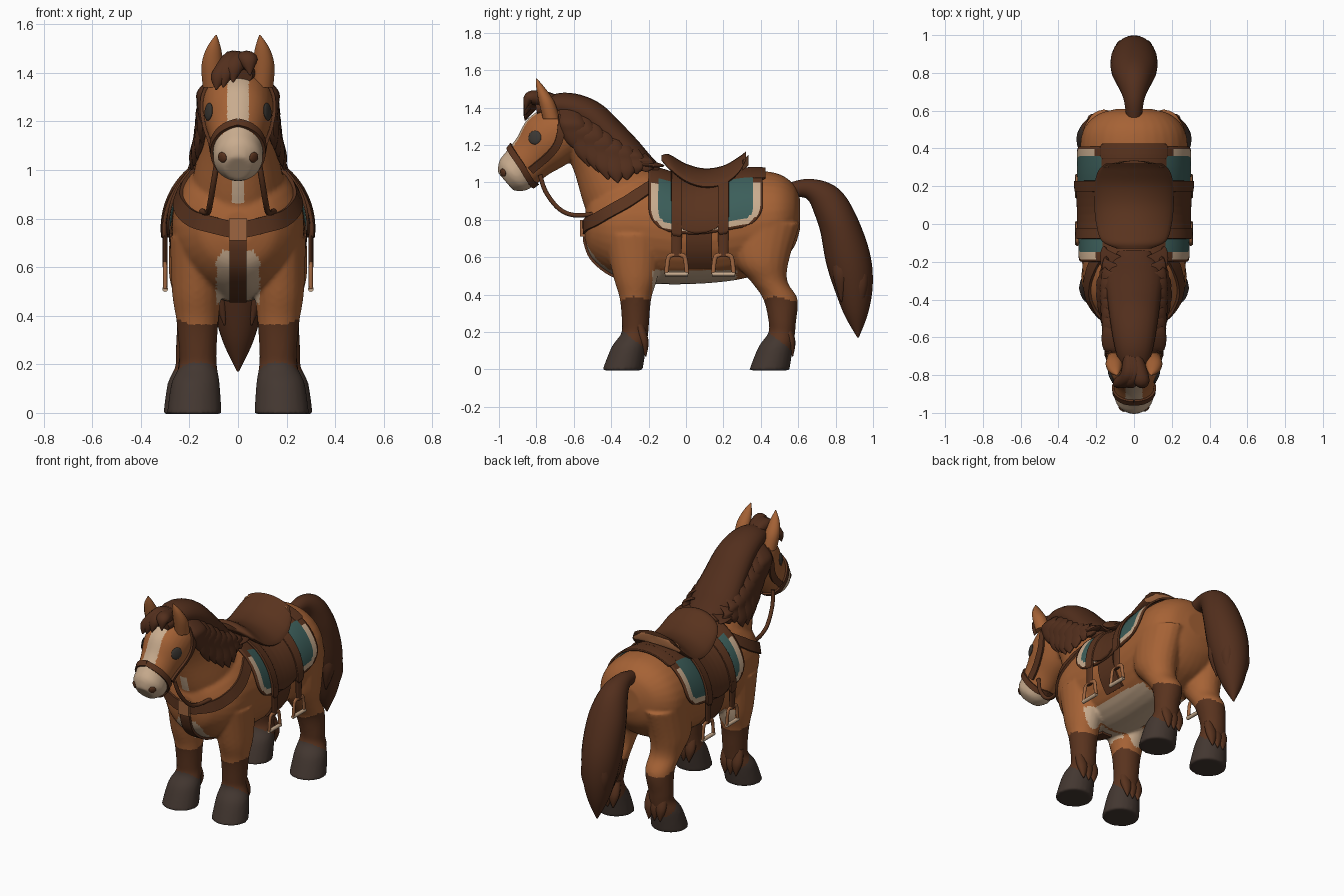
import bpy, bmesh, math, random
from mathutils import Vector
from mathutils.bvhtree import BVHTree

if "Cube" in bpy.data.objects:
    bpy.data.objects.remove(bpy.data.objects["Cube"])
random.seed(4)
X, Y, Z = Vector((1, 0, 0)), Vector((0, 1, 0)), Vector((0, 0, 1))


def material(name, *rgb):
    m = bpy.data.materials.new(name)
    m.use_nodes = True
    m.diffuse_color = (*rgb, 1)
    m.node_tree.nodes["Principled BSDF"].inputs["Base Color"].default_value = (*rgb, 1)
    return m


COAT = material("chestnut coat", .38, .123, .036)
HAIR = material("dark brown hair", .085, .028, .012)
SOCK = material("brown socks", .1, .033, .013)
HOOF = material("grey hoof", .056, .038, .03)
CREAM = material("cream", .58, .41, .27)
LEATHER = material("saddle leather", .1, .033, .013)
TEAL = material("teal cloth", .045, .112, .102)
EYE = material("eye grey", .045, .039, .033)
BRASS = material("tan fittings", .34, .13, .05)


def spline(keys, n=6):
    """Smooth curve through tuples of any length."""
    p = [keys[0], *keys, keys[-1]]
    out = []
    for a, b, c, d in zip(p, p[1:], p[2:], p[3:]):
        for t in (j / n for j in range(n)):
            out.append([.5 * (2 * q + (r - o) * t + (2 * o - 5 * q + 4 * r - s) * t * t
                              + (3 * q - o - 3 * r + s) * t ** 3)
                        for o, q, r, s in zip(a, b, c, d)])
    return out + [list(keys[-1])]


def loft(bm, keys, up=None, segs=20):
    """Closed tube through (x, y, z, radius across, radius along up)."""
    rows, rings = spline(keys), []
    for i, (x, y, z, rx, rn) in enumerate(rows):
        ahead, back = rows[min(i + 1, len(rows) - 1)], rows[max(i - 1, 0)]
        n = up or X.cross(Vector(ahead[:3]) - Vector(back[:3])).normalized()
        angles = [math.tau * k / segs for k in range(segs)]
        rings.append([bm.verts.new(Vector((x, y, z)) + X * max(rx, .002) * math.cos(a)
                                   + n * max(rn, .002) * math.sin(a)) for a in angles])
    for r, q in zip(rings, rings[1:]):
        for k in range(segs):
            bm.faces.new((r[k - 1], r[k], q[k], q[k - 1]))
    bm.faces.new(rings[0])
    bm.faces.new(rings[-1])


def finish(name, bm, mats, angle=50):
    bmesh.ops.recalc_face_normals(bm, faces=bm.faces)
    mesh = bpy.data.meshes.new(name)
    bm.to_mesh(mesh)
    bm.free()
    ob = bpy.data.objects.new(name, mesh)
    bpy.context.collection.objects.link(ob)
    for m in mats:
        mesh.materials.append(m)
    for other in bpy.context.selected_objects:
        other.select_set(False)
    ob.select_set(True)
    bpy.context.view_layer.objects.active = ob
    bpy.ops.object.shade_smooth_by_angle(angle=math.radians(angle))
    return ob


def tubes(name, mat, paths, up=None, segs=12):
    bm = bmesh.new()
    for keys in paths:
        loft(bm, keys, up, segs)
    return finish(name, bm, [mat])


# Body, neck, head and legs, fused into one skin
BODY = [(0, -.54, .76, .07, .07), (0, -.5, .77, .17, .18), (0, -.38, .77, .255, .27),
        (0, -.2, .765, .275, .305), (0, .05, .735, .272, .278), (0, .3, .772, .283, .288),
        (0, .48, .8, .275, .25), (0, .575, .82, .2, .17), (0, .61, .83, .09, .08)]
NECK = [(0, -.23, .78, .22, .25), (0, -.36, .97, .185, .21), (0, -.46, 1.15, .145, .165),
        (0, -.57, 1.31, .13, .13)]
HEAD = [(0, -.55, 1.34, .08, .09), (0, -.64, 1.29, .14, .15), (0, -.74, 1.22, .14, .16),
        (0, -.82, 1.14, .115, .13), (0, -.885, 1.075, .103, .118), (0, -.93, 1.035, .098, .105),
        (0, -.965, 1.005, .055, .065)]
SHIN = [(.165, .25, .077, .073), (.165, .19, .079, .073), (.175, .12, .1, .093), (.18, -.005, .113, .108)]
THIGH = [(.16, .42, .78, .12, .19), (.17, .405, .58, .115, .145), (.167, .445, .47, .095, .098),
         (.165, .505, .375, .087, .092)]
SHOULDER = [(.165, -.28, .72, .115, .16), (.17, -.27, .5, .102, .12), (.167, -.27, .38, .087, .085)]
bm = bmesh.new()
loft(bm, BODY, Z, 32)
loft(bm, NECK, Vector((0, -.85, -.53)), 32)
loft(bm, HEAD, Vector((0, -.65, .76)), 32)
tufts = []
for upper, centre, splay in ((SHOULDER, -.27, 0), (THIGH, .515, .015)):
    lower = [(x + splay, centre - dy, z, rx, ry)
             for (x, z, rx, ry), dy in zip(SHIN, (0, .005, .035, .07))]
    for s in (1, -1):
        loft(bm, [(s * k[0], *k[1:]) for k in upper + lower], Y)
        tufts += [[(s * (.17 + dx), centre + .02, .24, .03, .025),
                   (s * (.17 + dx), centre + .045, .15, .036, .025),
                   (s * (.17 + dx), centre + .055, .07, .003, .003)] for dx in (-.04, 0, .04)]
horse = finish("horse_body", bm, [COAT, SOCK, HOOF, CREAM])
remesh = horse.modifiers.new("fuse", "REMESH")
remesh.mode, remesh.voxel_size = "VOXEL", .01
soften = horse.modifiers.new("soften", "SMOOTH")
soften.iterations = 5
fused = bpy.data.meshes.new_from_object(horse.evaluated_get(bpy.context.evaluated_depsgraph_get()))
horse.modifiers.clear()
horse.data = fused
tubes("fetlock_tufts", SOCK, tufts, Y)


def marking(c):
    x, y, z = abs(c.x), c.y, c.z
    leg_y = y + .33 if y < .1 else y - .44
    if z < .2 - .8 * leg_y and z < .22:
        return 2
    if z < .375 + .015 * math.sin(25 * y + 9 * x):
        return 1
    muzzle = z > .9 and -.76 * y - .65 * z > -.03
    blaze = x < .045 and y < -.78 and z > 1.1
    throat = x < .025 and .86 < z < .96 and y < -.4
    chest = x < .09 - .5 * max(0, z - .62) and .45 < z < .67 and y < -.2
    belly = z < .53 and -.18 < y < .27
    return 3 if muzzle or blaze or throat or chest or belly else 0


for p in fused.polygons:
    p.material_index = marking(p.center)
    p.use_smooth = True
skin = bmesh.new()
skin.from_mesh(fused)
tree = BVHTree.FromBMesh(skin)


def spots(name, mat, at, size, depth):
    """Mirrored flat discs resting on the skin."""
    bm = bmesh.new()
    for s in (1, -1):
        p, n, _, _ = tree.find_nearest(Vector((s * at[0], at[1], at[2])))
        turn = n.to_track_quat("Z", "Y").to_matrix().to_4x4()
        ball = bmesh.ops.create_uvsphere(bm, u_segments=20, v_segments=10, radius=size)["verts"]
        for v in ball:
            v.co.z *= depth
            v.co = turn @ v.co + p
    finish(name, bm, [mat])


spots("eyes", EYE, (.125, -.81, 1.24), .037, .25)
spots("nostrils", LEATHER, (.07, -.985, 1.05), .022, .4)


def strap(name, keys, width, mat=LEATHER, sides=(1, -1), lift=.012):
    """Leather band pressed onto the skin."""
    bm = bmesh.new()
    for s in sides:
        hits = [tree.find_nearest(Vector((s * x, y, z)))[:2] for x, y, z in spline(keys)]
        rows = []
        for i, (p, n) in enumerate(hits):
            along = hits[min(i + 1, len(hits) - 1)][0] - hits[max(i - 1, 0)][0]
            side = n.cross(along).normalized() * width / 2
            rows.append([bm.verts.new(p + n * h + side * w)
                         for h, w in ((-.01, -1), (lift, -1), (lift, 1), (-.01, 1))])
        for a, b in zip(rows, rows[1:]):
            for k in range(4):
                bm.faces.new((a[k - 1], a[k], b[k], b[k - 1]))
        bm.faces.new(rows[0])
        bm.faces.new(rows[-1])
    finish(name, bm, [mat], 40)


# Bridle, reins, breast collar
strap("noseband", [(0, -.95, 1.2), (.08, -.92, 1.15), (.12, -.87, 1.07), (.07, -.82, .99), (0, -.8, .98)], .034)
strap("cheek_straps", [(.11, -.83, 1.06), (.14, -.74, 1.13), (.15, -.68, 1.22), (.13, -.66, 1.37)], .04)
strap("breast_collar", [(.22, -.18, 1), (.26, -.32, .9), (.2, -.46, .81), (.09, -.53, .77), (0, -.55, .75)], .068)
strap("chest_strap", [(0, -.56, .72), (0, -.5, .6), (0, -.38, .5), (0, -.25, .46)], .07, sides=(1,))
strap("collar_buckle", [(0, -.57, .8), (0, -.57, .75), (0, -.56, .71)], .075, BRASS, (1,), .026)
tubes("reins", LEATHER, [[(s * x, y, z, .012, .012) for x, y, z in (
    (.085, -.78, 1.04), (.1, -.75, .95), (.115, -.68, .86), (.125, -.6, .825), (.15, -.49, .83))] for s in (1, -1)])

# Ears
tubes("ears", COAT, [[(s * .1, -.72, 1.34, .045, .045), (s * .105, -.745, 1.43, .045, .042),
                      (s * .1, -.775, 1.5, .03, .025), (s * .09, -.8, 1.555, .003, .003)] for s in (1, -1)], Y)

# Mane, side locks and forelock
tubes("mane_crest", HAIR, [[(0, -.8, 1.39, .06, .04), (0, -.66, 1.41, .1, .07), (0, -.52, 1.36, .125, .085),
                            (0, -.4, 1.25, .14, .085), (0, -.28, 1.13, .15, .08), (0, -.15, 1.06, .09, .03)]], segs=20)
locks = []
for s in (1, -1):
    for i in range(9):
        t = i / 8
        y, top = -.63 + .41 * t, 1.4 - .29 * t ** 1.4
        tip = 1.0 + .17 * (1 - t) ** 4 + .06 * t ** 4 + random.uniform(-.02, .03)
        lock = [(s * .07, y, top, .02, .05)]
        for f, wide in ((.3, .065), (.55, .068), (.8, .052), (1, .003)):
            spot = Vector((s * .2, y + .06 * f, top + (tip - top) * f))
            p, n, _, _ = tree.find_nearest(spot)
            p = p + n * .012
            lock.append((p.x, spot.y, spot.z, min(.022, wide), wide))
        locks.append(lock)
tubes("mane_locks", HAIR, locks, Y)
tubes("forelock", HAIR, [[(x * .3, -.7, 1.44, .03, .03), (x * .4 + .01, -.79, 1.45, .045, .04),
                          (x * .8, -.84, tip + .06, .04, .03), (x, -.86, tip, .003, .003)]
                         for x, tip in ((-.09, 1.33), (-.06, 1.34), (-.02, 1.36), (.05, 1.39))])

# Tail
tubes("tail", HAIR, [[(0, .56, .96, .04, .04), (0, .66, .965, .055, .055), (0, .75, .905, .09, .09),
                      (0, .815, .78, .12, .105), (0, .865, .6, .124, .12), (0, .895, .45, .105, .105),
                      (0, .91, .3, .065, .065), (0, .92, .17, .004, .004)]], segs=24)
tubes("tail_locks", HAIR, [[(x * .6, y, z + .3, .04, .04), (x, y, z + .15, .04, .045), (x * .8, y, z, .003, .003)]
                           for x, y, z in ((.07, .83, .36), (-.07, .83, .36), (.06, .93, .3), (-.06, .93, .3))])

# Saddle cloth, flaps and bands draped over the back
RINGS = spline(BODY)


def drape(name, yc, half, reach, lift, thick, mats, round_r, shade=None):
    bm, n = bmesh.new(), 64
    grid = []
    for i in range(n + 1):
        s = reach * (2 * i / n - 1)
        corner = min(max(0, abs(s) - reach + round_r), round_r)
        h = half - round_r + math.sqrt(round_r ** 2 - corner ** 2)
        row = []
        for j in range(49):
            y = yc + h * (j / 24 - 1)
            a, b = next((a, b) for a, b in zip(RINGS, RINGS[1:]) if a[1] <= y <= b[1])
            f = (y - a[1]) / (b[1] - a[1])
            z, rx, rz = (a[k] + f * (b[k] - a[k]) for k in (2, 3, 4))
            row.append(bm.verts.new(((rx + lift) * math.sin(s / .3), y, z + (rz + lift) * math.cos(s / .3))))
        grid.append(row)
    for i in range(n):
        s = reach * ((2 * i + 1) / n - 1)
        for j in range(48):
            f = bm.faces.new((grid[i][j], grid[i][j + 1], grid[i + 1][j + 1], grid[i + 1][j]))
            qy = abs(f.calc_center_median().y - yc) - half + round_r
            qs = abs(s) - reach + round_r
            d = math.hypot(max(qy, 0), max(qs, 0)) + min(max(qy, qs), 0) - round_r
            f.material_index = shade(d, abs(s)) if shade else 0
    ob = finish(name, bm, mats)
    solid = ob.modifiers.new("thickness", "SOLIDIFY")
    solid.thickness, solid.offset = thick, 0


def cloth_colour(d, s):
    if d > -.014 or s < .18 or (d > -.046 and s < .225):
        return 2
    return 1 if d > -.046 else 0


drape("saddle_cloth", .105, .305, .485, .013, .012, [TEAL, CREAM, LEATHER], .11, cloth_colour)
drape("rump_band", .385, .04, .19, .014, .012, [LEATHER], .02)
drape("saddle_flaps", .075, .14, .48, .023, .014, [LEATHER], .11)
for label, y in (("front", -.05), ("rear", .2)):
    drape(label + "_stirrup_leather", y, .028, .5, .031, .014, [LEATHER], .01)

# Seat with raised pommel and cantle
seat = tubes("saddle_seat", LEATHER, [[(0, -.13, 1.13, .09, .015), (0, -.09, 1.115, .17, .035), (0, 0, 1.06, .2, .04),
                                       (0, .1, 1.035, .21, .04), (0, .2, 1.05, .21, .04), (0, .28, 1.1, .19, .035),
                                       (0, .32, 1.15, .15, .015)]], Z, 28)
roll = tubes("cantle_roll", BRASS, [[(x, .335 - 1.5 * x * x, 1.12, .02, .028)
                                     for x in (-.15, -.08, 0, .08, .15)]], Z)
for v in [*seat.data.vertices, *roll.data.vertices]:
    v.co.z -= 1.3 * v.co.x ** 2

# Girth, hanging straps and stirrups
strap("girth", [(.28, .07, .74), (.27, .07, .64), (.22, .07, .53)], .14)
hanging, irons, treads = [], [], []
for s in (1, -1):
    for y in (-.05, .2):
        x = s * .3
        hanging.append([(x, y, .78, .01, .028), (x, y, .68, .01, .028), (x, y, .6, .01, .026)])
        irons.append([(x, y + dy, z, .009, .012) for dy, z in
                      ((-.055, .51), (-.047, .585), (-.03, .61), (.03, .61), (.047, .585), (.055, .51))])
        treads.append([(x, y + dy, .51, .012, .012) for dy in (-.062, 0, .062)])
tubes("hanging_straps", LEATHER, hanging, Y)
tubes("stirrup_irons", BRASS, irons)
tubes("stirrup_treads", CREAM, treads, Z)
skin.free()
